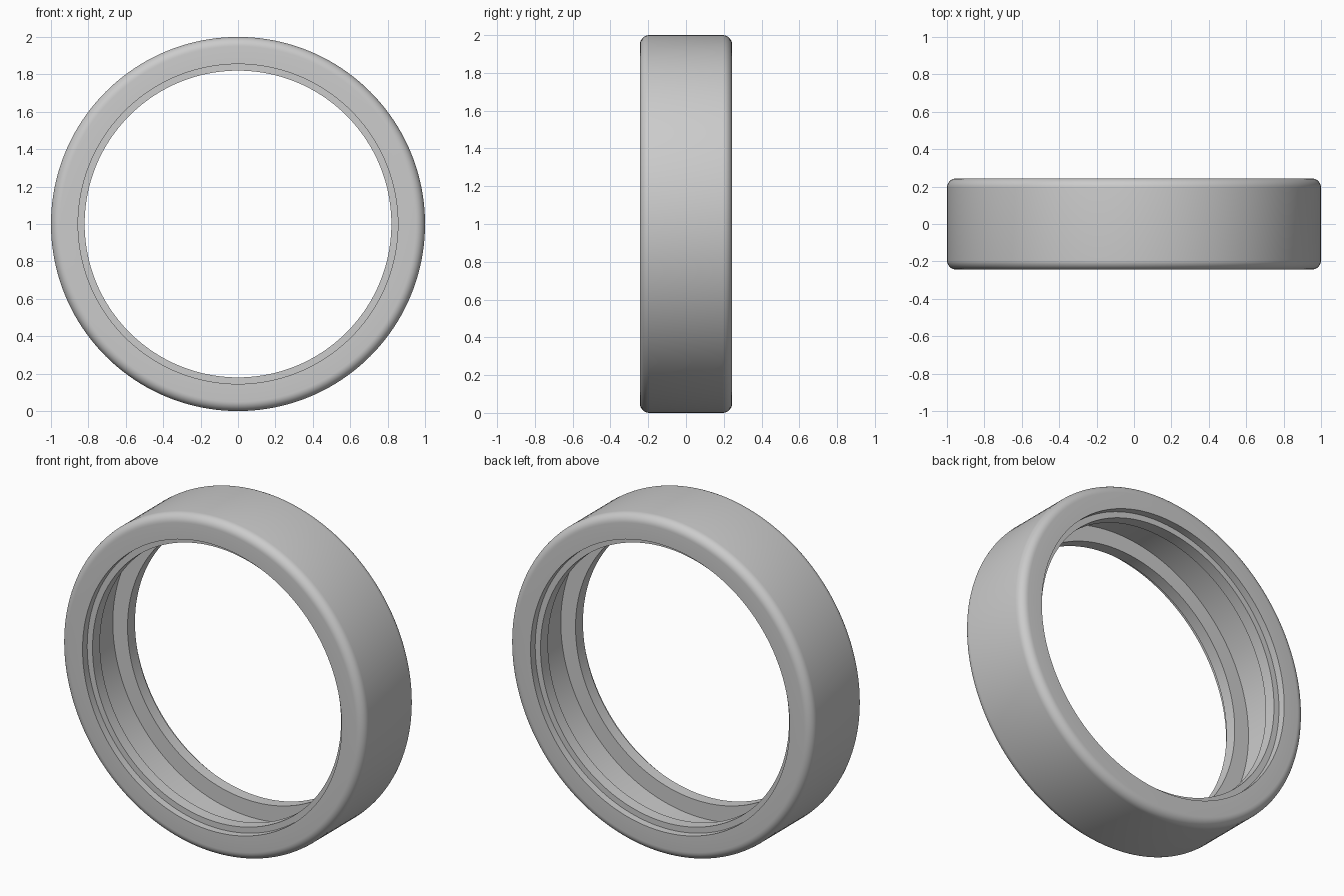
import bpy
import bmesh
from math import sin, cos, pi, radians

cube = bpy.data.objects.get("Cube")
if cube:
    bpy.data.objects.remove(cube, do_unlink=True)

SEGMENTS = 160
HALF_WIDTH = 0.244
OUTER = 1.0
ROUND = 0.05       # outer corner radius
ROUND_STEPS = 8


def half_profile():
    """Front half of the ring section as (radius, y), from groove to outer wall."""
    pts = [
        (0.917, -0.13),         # groove floor edge
        (0.82, -0.13),          # inner side of lip
        (0.82, -0.2),           # outer side of lip
        (0.855, -0.2),          # stepped seat
        (0.855, -HALF_WIDTH),   # face opening
    ]
    for i in range(ROUND_STEPS + 1):
        a = pi / 2 * i / ROUND_STEPS
        pts.append((OUTER - ROUND + ROUND * sin(a),
                    -HALF_WIDTH + ROUND - ROUND * cos(a)))
    return pts


# Closed section, mirrored front to back
front = half_profile()
section = front + [(r, -y) for r, y in reversed(front)]

# Revolve the section around the y axis
bm = bmesh.new()
rings = []
for s in range(SEGMENTS):
    t = 2 * pi * s / SEGMENTS
    rings.append([bm.verts.new((r * cos(t), y, OUTER + r * sin(t)))
                  for r, y in section])
n = len(section)
for s in range(SEGMENTS):
    a, b = rings[s], rings[(s + 1) % SEGMENTS]
    for i in range(n):
        j = (i + 1) % n
        bm.faces.new((a[i], a[j], b[j], b[i]))
bmesh.ops.recalc_face_normals(bm, faces=bm.faces)

mesh = bpy.data.meshes.new("grooved_ring")
bm.to_mesh(mesh)
bm.free()
ring = bpy.data.objects.new("grooved_ring", mesh)
bpy.context.collection.objects.link(ring)

# Plain grey metal colour
grey = bpy.data.materials.new("light_grey")
grey.use_nodes = True
colour = (0.6, 0.6, 0.6, 1)
grey.diffuse_color = colour
grey.node_tree.nodes["Principled BSDF"].inputs["Base Color"].default_value = colour
mesh.materials.append(grey)

# Smooth walls with sharp steps
bpy.ops.object.select_all(action='DESELECT')
ring.select_set(True)
bpy.context.view_layer.objects.active = ring
bpy.ops.object.shade_smooth_by_angle(angle=radians(30))
